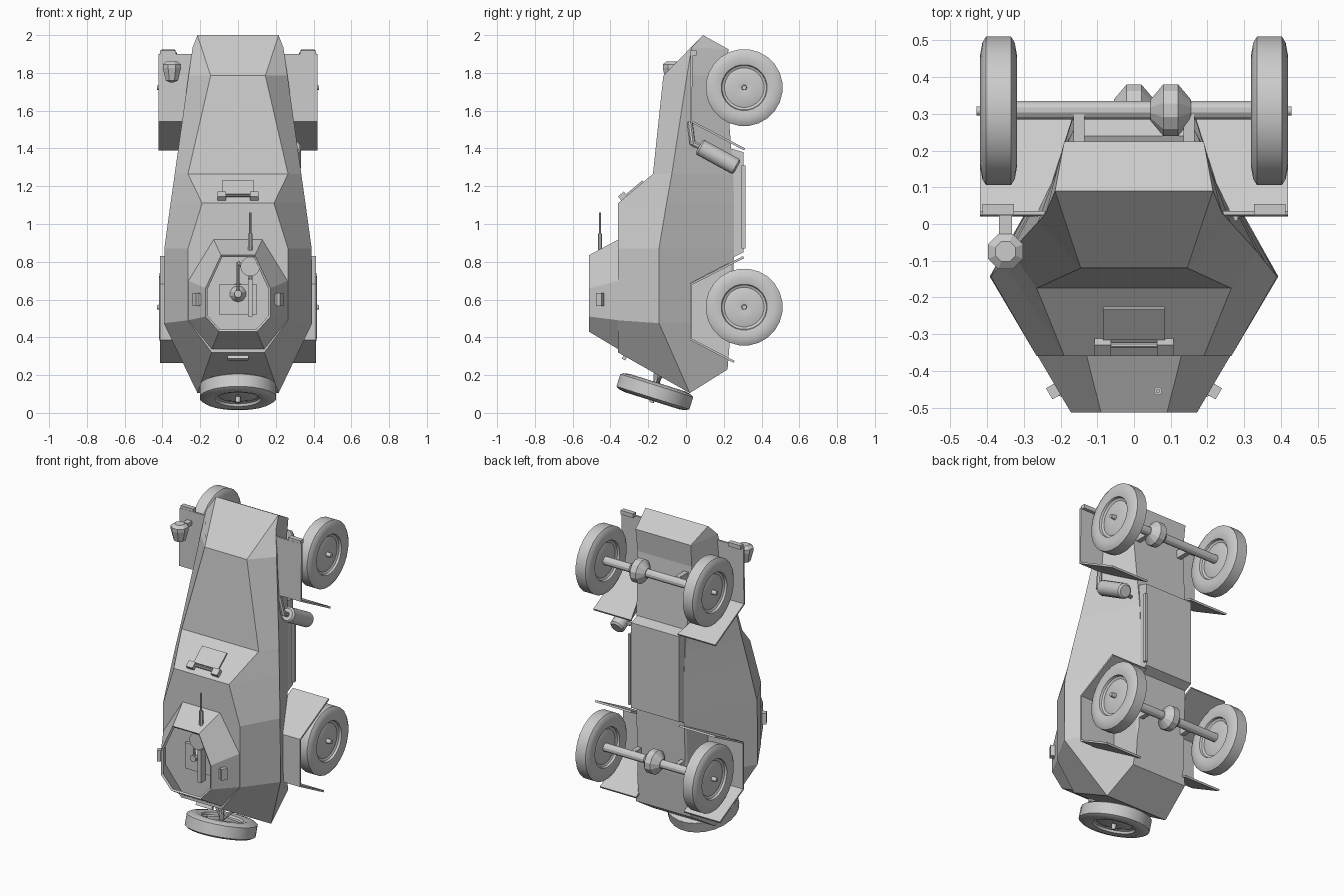
import bpy, bmesh, math
from mathutils import Vector

if "Cube" in bpy.data.objects:
    bpy.data.objects.remove(bpy.data.objects["Cube"])


def make(name, verts, faces, smooth=False):
    me = bpy.data.meshes.new(name)
    bm = bmesh.new()
    vs = [bm.verts.new(v) for v in verts]
    for f in faces:
        bm.faces.new([vs[i] for i in f])
    bmesh.ops.recalc_face_normals(bm, faces=bm.faces)
    bm.to_mesh(me)
    bm.free()
    ob = bpy.data.objects.new(name, me)
    bpy.context.collection.objects.link(ob)
    if smooth:
        bpy.context.view_layer.objects.active = ob
        ob.select_set(True)
        bpy.ops.object.shade_smooth_by_angle(angle=math.radians(35))
        ob.select_set(False)
    return ob


def lathe(name, prof, loc, axis=(0, 0, 1), n=12, smooth=False):
    """Closed solid of revolution; prof = (radius, height) along axis, end caps added."""
    q = Vector(axis).to_track_quat('Z', 'Y')
    verts = [q @ Vector((r * math.cos(t), r * math.sin(t), h)) + Vector(loc)
             for r, h in prof for t in [2 * math.pi * (i + .5) / n for i in range(n)]]
    faces = [(k * n + i, k * n + (i + 1) % n, (k + 1) * n + (i + 1) % n, (k + 1) * n + i)
             for k in range(len(prof) - 1) for i in range(n)]
    faces += [range(n), range((len(prof) - 1) * n, len(prof) * n)]
    return make(name, verts, faces, smooth)


def rod(name, a, b, r, n=8):
    a, b = Vector(a), Vector(b)
    return lathe(name, [(r, 0), (r, (b - a).length)], a, b - a, n)


def box(name, c, s, rx=0, ry=0):
    v = [(x * s[0] / 2, y * s[1] / 2, z * s[2] / 2) for x in (-1, 1) for y in (-1, 1) for z in (-1, 1)]
    ob = make(name, v, [(0, 1, 3, 2), (4, 5, 7, 6), (0, 1, 5, 4), (2, 3, 7, 6), (0, 2, 6, 4), (1, 3, 7, 5)])
    ob.location, ob.rotation_euler = c, (rx, 0, ry)
    return ob


def prism(name, poly, x0, x1):
    n = len(poly)
    return make(name, [(x, y, z) for x in (x0, x1) for y, z in poly],
                [range(n), range(n, 2 * n)] + [(i, (i + 1) % n, n + (i + 1) % n, n + i) for i in range(n)])


def sheet(name, path, inner, outer, s, t=.012):
    """Bent plate following a y,z path; inner edge may vary per point."""
    n = len(path)
    v = [(s * x, y, z) for (y, z), x in zip(path, inner)] + [(s * outer, y, z) for y, z in path]
    ob = make(name, v, [(i, i + 1, n + i + 1, n + i) for i in range(n - 1)])
    m = ob.modifiers.new('thick', 'SOLIDIFY')
    m.thickness, m.offset = t, 0
    return ob


# Hull: stations from nose to tail, each roof edge / belt line / lower edge
st = [((.215, .09, 2.0), (.24, .03, 1.935), (.19, .225, 1.925)),
      ((.145, -.12, 1.785), (.262, .005, 1.785), (.187, .21, 1.785)),
      ((.265, -.175, 1.265), (.335, -.075, 1.265), (.168, .25, 1.265)),
      ((.19, -.36, 1.11), (.357, -.103, 1.11), (.165, .255, 1.11)),
      ((.265, -.36, .87), (.39, -.143, .87), (.165, .255, .87)),
      ((.265, -.36, .49), (.393, -.143, .475), (.165, .24, .475)),
      ((.14, -.36, .32), (.215, .02, .105), (.19, .22, .23))]
hv = [p for s in st for p in s] + [(-x, y, z) for s in st for x, y, z in s]
N = 3 * len(st)
hf = []
for k in range(len(st) - 1):
    a, b = 3 * k, 3 * k + 3
    for o in (0, N):
        hf += [(o + a, o + a + 1, o + b + 1, o + b), (o + a + 1, o + a + 2, o + b + 2, o + b + 1)]
    hf += [(a, b, b + N, a + N), (a + 2, b + 2, b + 2 + N, a + 2 + N)]
e = N - 3
hf += [(0, 2, 2 + N, N), (0, 1, 2), (N, N + 1, N + 2),
       (e, e + 1, e + 1 + N, e + N), (e + 1, e + 2, e + 2 + N, e + 1 + N)]
hull = make('hull', hv, hf)

# Rear wheel wells cut from the hull
well = [(.30, .83), (.02, .685), (.02, .39), (.255, .275), (.4, .275), (.4, .83)]
for s in (-1, 1):
    c = prism('well_cutter', well, s * .172, s * .6)
    c.hide_render = True
    c.hide_set(True)
    m = hull.modifiers.new('well', 'BOOLEAN')
    m.object, m.operation, m.solver = c, 'DIFFERENCE', 'EXACT'

prism('belly', [(.2, 1.41), (.305, 1.38), (.305, .85), (.2, .80)], -.165, .165)

# Turret: open-topped tapering shell on the roof
lo = [(.13, .92), (.265, .70), (.265, .49), (.14, .335)]
hi = [(.09, .835), (.172, .66), (.172, .51), (.10, .43)]
ring = lambda pts, y: [(x, y, z) for x, z in pts] + [(-x, y, z) for x, z in reversed(pts)]
tur = make('turret', ring(lo, -.355) + ring(hi, -.513),
           [(i, (i + 1) % 8, 8 + (i + 1) % 8, 8 + i) for i in range(8)])
m = tur.modifiers.new('thick', 'SOLIDIFY')
m.thickness, m.offset = .014, -1
box('turret_rear_slot', (0, -.325, .292), (.11, .02, .022), math.radians(-30))
for s in (-1, 1):
    box('turret_port', (s * .218, -.455, .6), (.03, .035, .07), 0, s * math.radians(-30))
    box('port_flap', (s * .21, -.465, .6), (.04, .004, .06), 0, s * math.radians(15))

# Gun, its pedestal and the gunner's seat
box('gun_receiver', (.065, -.45, .61), (.026, .05, .2))
rod('gun_jacket', (.065, -.455, .7), (.065, -.455, .95), .012)
rod('gun_barrel', (.065, -.455, .95), (.065, -.455, 1.06), .006)
lathe('gun_magazine', [(.052, -.012), (.052, .012)], (.065, -.485, .775), (0, 1, 0), 16)
rod('gun_arm', (0, -.43, .8), (0, -.43, .63), .008)
rod('gun_brace', (0, -.43, .8), (.065, -.44, .72), .008)
lathe('gun_pedestal', [(.06, 0), (.02, .06), (.02, .09)], (0, -.355, .63), (0, -1, 0), 10)
box('seat', (0, -.37, .6), (.2, .02, .16))

# Driver's vision hatch on the sloping windscreen
tilt = math.radians(-50)
slope = math.atan2(-.155, .185)
box('driver_hatch', (0, -.27, 1.19), (.17, .11, .012), math.atan2(.155, .185))
for s in (-1, 1):
    box('hatch_hinge', (s * .085, -.335, 1.147), (.045, .04, .03), math.atan2(.155, .185))
rod('hatch_hinge_bar', (-.08, -.33, 1.15), (.08, -.33, 1.15), .008)

# Fenders
for s in (-1, 1):
    sheet('front_fender', [(.03, 1.9), (.025, 1.545), (.31, 1.395)], [.2, .25, .16], .42, s)
    box('fender_lip', (s * .37, .04, 1.905), (.085, .03, .025))
    sheet('rear_fender', [(.305, .825), (.025, .68), (.025, .39), (.255, .27)], [.165] * 4, .413, s)

# Wheels, lathed with a dished disc and a hub bolt
half = [(.012, .06), (.014, .03), (.06, .036), (.105, .024), (.118, .03), (.122, .043),
        (.155, .05), (.188, .044), (.204, .034)]
tyre = half + [(r, -h) for r, h in reversed(half)]


def wheel(name, loc, axis):
    lathe(name, tyre, loc, axis, 24, True)


for nm, z, dx in (('front', 1.722, .1), ('rear', .56, 0)):
    for s in (-1, 1):
        wheel(nm + '_wheel', (s * .369, .308, z), (1, 0, 0))
    rod(nm + '_axle', (-.35, .31, z), (.35, .31, z), .026, 12)
    lathe(nm + '_differential', [(.03, -.055), (.073, -.02), (.073, .02), (.03, .055)],
          (dx, .31, z), (1, 0, 0), 12)
    for s in (-1, 1):
        box(nm + '_spring_mount', (s * .15, .25, z), (.03, .1, .05))

# Spare wheel under the tail
wheel('spare_wheel', (0, -.165, .112), (0, .3, .954))
rod('spare_carrier', (0, -.165, .1), (0, -.155, .25), .014)
for s in (-1, 1):
    rod('carrier_strut', (0, -.16, .14), (s * .06, -.13, .2), .008)

# Headlamp on its bracket
lathe('headlamp', [(.012, -.055), (.035, -.045), (.052, .02), (.052, .04), (.03, .056)],
      (-.35, -.075, 1.805), (0, 0, 1), 8)
box('headlamp_bracket', (-.35, -.02, 1.83), (.035, .1, .025))

# Exhaust silencer and pipe on the right side
ax = Vector((0, .21, -.115)).normalized()
c = Vector((.29, .17, 1.355))
lathe('silencer', [(.035, -.115), (.045, -.105), (.045, .105), (.035, .115)], c, ax, 16, True)
rod('exhaust_pipe', c - ax * .11, (.29, .03, 1.43), .015)
rod('exhaust_pipe_upper', (.29, .035, 1.42), (.27, .02, 1.54), .015)
for d in (-.07, .07):
    p = c + ax * d
    rod('silencer_strap', p, p - Vector((.09, .02, 0)), .012)

# Long tool strip along the right of the belly
box('tool_strip', (.172, .305, 1.09), (.014, .022, .44))
